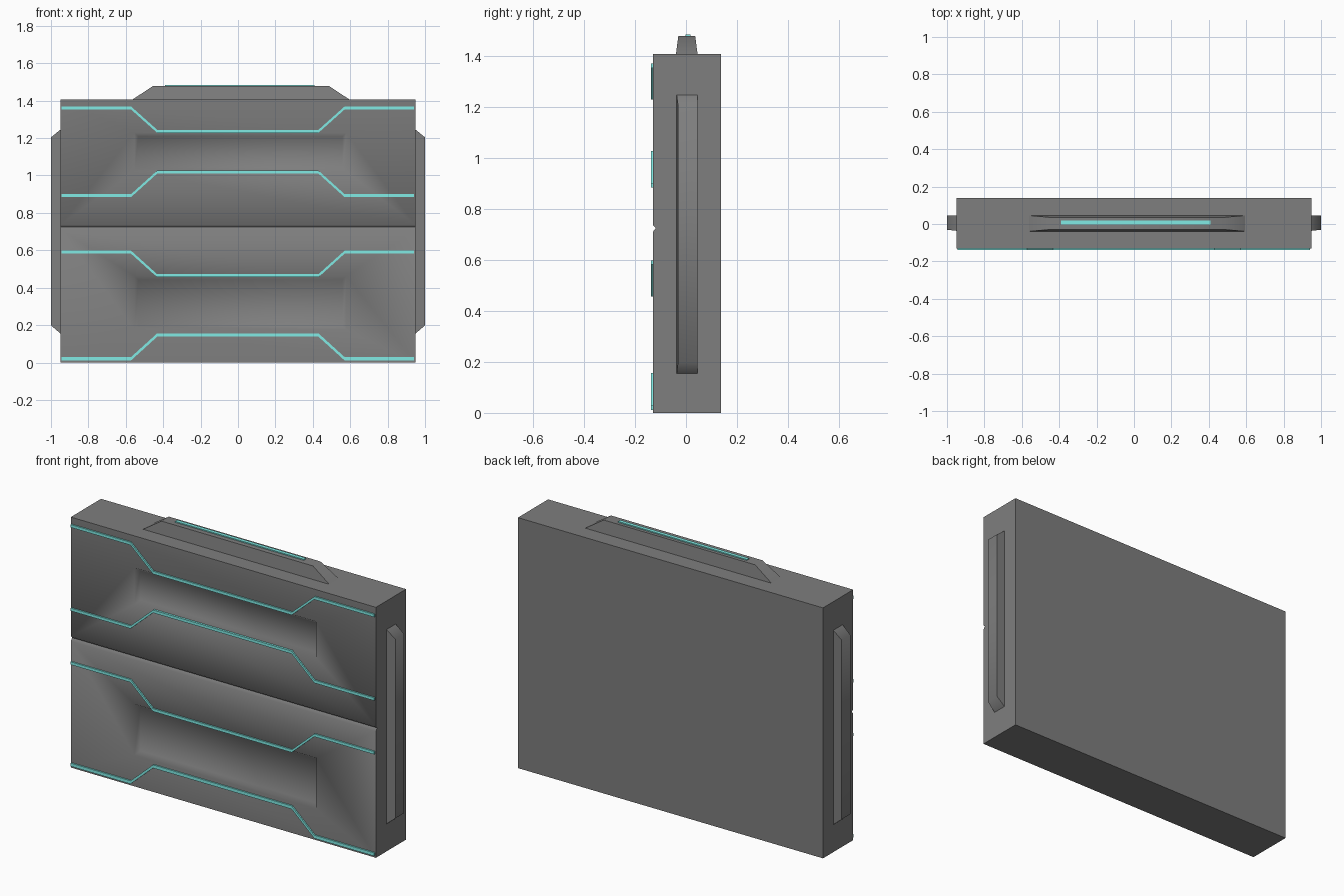
import bpy, bmesh
from math import radians
from mathutils import Vector

if "Cube" in bpy.data.objects:
    bpy.data.objects.remove(bpy.data.objects["Cube"])


def material(name, color):
    mat = bpy.data.materials.new(name)
    mat.diffuse_color = color
    mat.use_nodes = True
    mat.node_tree.nodes["Principled BSDF"].inputs["Base Color"].default_value = mat.diffuse_color
    return mat


dark = material("dark_grey", (0.21, 0.21, 0.21, 1))
teal = material("teal", (0.22, 0.83, 0.78, 1))


def add_object(name, bm, mat):
    bmesh.ops.recalc_face_normals(bm, faces=bm.faces[:])
    mesh = bpy.data.meshes.new(name)
    bm.to_mesh(mesh)
    bm.free()
    obj = bpy.data.objects.new(name, mesh)
    bpy.context.collection.objects.link(obj)
    mesh.materials.append(mat)
    return obj


def prism(name, points, offset, mat):
    """Extrude a closed outline along an offset."""
    bm = bmesh.new()
    face = bm.faces.new([bm.verts.new(p) for p in points])
    new = bmesh.ops.extrude_face_region(bm, geom=[face])["geom"]
    verts = [v for v in new if isinstance(v, bmesh.types.BMVert)]
    bmesh.ops.translate(bm, verts=verts, vec=Vector(offset))
    return add_object(name, bm, mat)


def frustum(name, base, top):
    """Join two matching four-point loops into a tapered block."""
    bm = bmesh.new()
    b = [bm.verts.new(p) for p in base]
    t = [bm.verts.new(p) for p in top]
    bm.faces.new(b)
    bm.faces.new(t)
    for i in range(4):
        j = (i + 1) % 4
        bm.faces.new((b[i], b[j], t[j], t[i]))
    return add_object(name, bm, dark)


def rect(a0, a1, b0, b1, place):
    return [place(a, b) for a, b in ((a0, b0), (a1, b0), (a1, b1), (a0, b1))]


def smooth(obj, angle):
    bpy.ops.object.select_all(action='DESELECT')
    bpy.context.view_layer.objects.active = obj
    obj.select_set(True)
    bpy.ops.object.shade_smooth_by_angle(angle=radians(angle))


FRONT, BACK, HALF, HEIGHT = -0.13, 0.138, 0.948, 1.407

# Slab body: side profile with a shallow groove across the front
profile = [(FRONT, 0), (BACK, 0), (BACK, HEIGHT), (FRONT, HEIGHT),
           (FRONT, 0.737), (FRONT + 0.012, 0.725), (FRONT, 0.71)]
body = prism("slab_body", [(-HALF, y, z) for y, z in profile], (2 * HALF, 0, 0), dark)

# Recessed front panels with softly sloping walls
cutters = []
for name, z0, z1 in (("lower", 0.175, 0.462), ("upper", 1.022, 1.228)):
    layers = []
    for y, inset in ((FRONT - 0.01, -0.008), (FRONT + 0.025, 0.02)):
        layers.append(rect(-0.553 + inset, 0.578 - inset, z0 + inset, z1 - inset,
                           lambda x, z, y=y: (x, y, z)))
    cutter = frustum(name + "_recess_cutter", *layers)
    cutter.hide_render = True
    cutters.append(cutter)
    mod = body.modifiers.new(name + "_recess", 'BOOLEAN')
    mod.operation = 'DIFFERENCE'
    mod.solver = 'EXACT'
    mod.object = cutter
bpy.context.view_layer.objects.active = body
for mod in list(body.modifiers):
    bpy.ops.object.modifier_apply(modifier=mod.name)
for cutter in cutters:
    bpy.data.objects.remove(cutter)
smooth(body, 58)

# Tapered ridges on both sides
for side, s in (("left", -1), ("right", 1)):
    smooth(frustum(side + "_ridge",
                   rect(-0.037, 0.046, 0.15, 1.25, lambda y, z: (s * (HALF - 0.005), y, z)),
                   rect(-0.031, 0.046, 0.198, 1.204, lambda y, z: (s * 1.0, y, z))), 58)

# Tapered ridge on top, with its light strip
smooth(frustum("top_ridge",
               rect(-0.57, 0.602, -0.04, 0.046, lambda x, y: (x, y, HEIGHT - 0.005)),
               rect(-0.455, 0.487, -0.03, 0.036, lambda x, y: (x, y, 1.478))), 58)
prism("top_light", rect(-0.39, 0.41, -0.002, 0.018, lambda x, y: (x, y, 1.47)),
      (0, 0, 0.014), teal)

# Angular light strips on the front: height at the ends and in the middle
strips = (("lower_bottom", 0.02, 0.147, 0.009), ("lower_top", 0.59, 0.464, 0.008),
          ("upper_bottom", 0.892, 1.018, 0.008), ("upper_top", 1.361, 1.236, 0.008))
for name, z_end, z_mid, h in strips:
    path = [(-0.945, z_end), (-0.572, z_end), (-0.432, z_mid),
            (0.43, z_mid), (0.57, z_end), (0.942, z_end)]
    outline = [(x, -0.138, z + h) for x, z in path]
    outline += [(x, -0.138, z - h) for x, z in reversed(path)]
    prism(name + "_light", outline, (0, 0.012, 0), teal)
